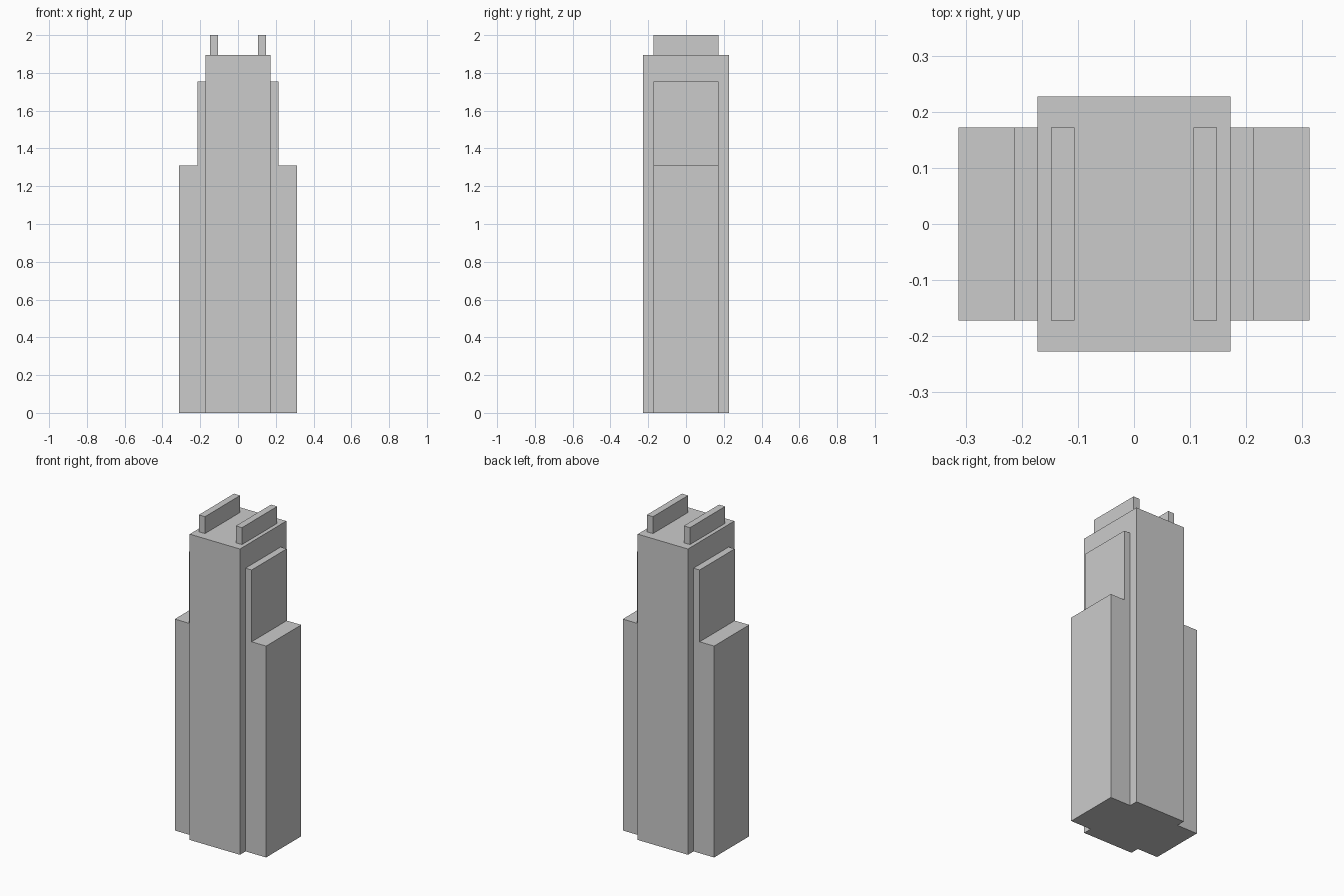
import bpy
import bmesh

if "Cube" in bpy.data.objects:
    bpy.data.objects.remove(bpy.data.objects["Cube"])

# Single concrete grey for the whole tower
grey = bpy.data.materials.new("concrete grey")
grey.diffuse_color = (0.6, 0.6, 0.6, 1.0)
grey.use_nodes = True
grey.node_tree.nodes["Principled BSDF"].inputs["Base Color"].default_value = grey.diffuse_color


def extrude_profile(name, profile, half_depth):
    """Extrude an x-z outline symmetrically along y."""
    bm = bmesh.new()
    face = bm.faces.new([bm.verts.new((x, -half_depth, z)) for x, z in profile])
    out = bmesh.ops.extrude_face_region(bm, geom=[face])
    for v in out["geom"]:
        if isinstance(v, bmesh.types.BMVert):
            v.co.y = half_depth
    bmesh.ops.recalc_face_normals(bm, faces=bm.faces)
    mesh = bpy.data.meshes.new(name)
    bm.to_mesh(mesh)
    bm.free()
    mesh.materials.append(grey)
    obj = bpy.data.objects.new(name, mesh)
    bpy.context.collection.objects.link(obj)
    return obj


def rect(x0, x1, z0, z1):
    return [(x0, z0), (x1, z0), (x1, z1), (x0, z1)]


CORE_X, CORE_Y, CORE_TOP = 0.172, 0.227, 1.895
SIDE_Y = 0.172

# Central tower
extrude_profile("tower_core", rect(-CORE_X, CORE_X, 0, CORE_TOP), CORE_Y)

# Mirrored stepped wings and roof fins
for side, s in (("left", -1), ("right", 1)):
    wing = [(CORE_X, 0), (0.313, 0), (0.313, 1.31),
            (0.214, 1.31), (0.214, 1.755), (CORE_X, 1.755)]
    extrude_profile("stepped_wing_" + side, [(s * x, z) for x, z in wing], SIDE_Y)
    fin = rect(0.106, 0.148, CORE_TOP, 2.0)
    extrude_profile("roof_fin_" + side, [(s * x, z) for x, z in fin], SIDE_Y)
